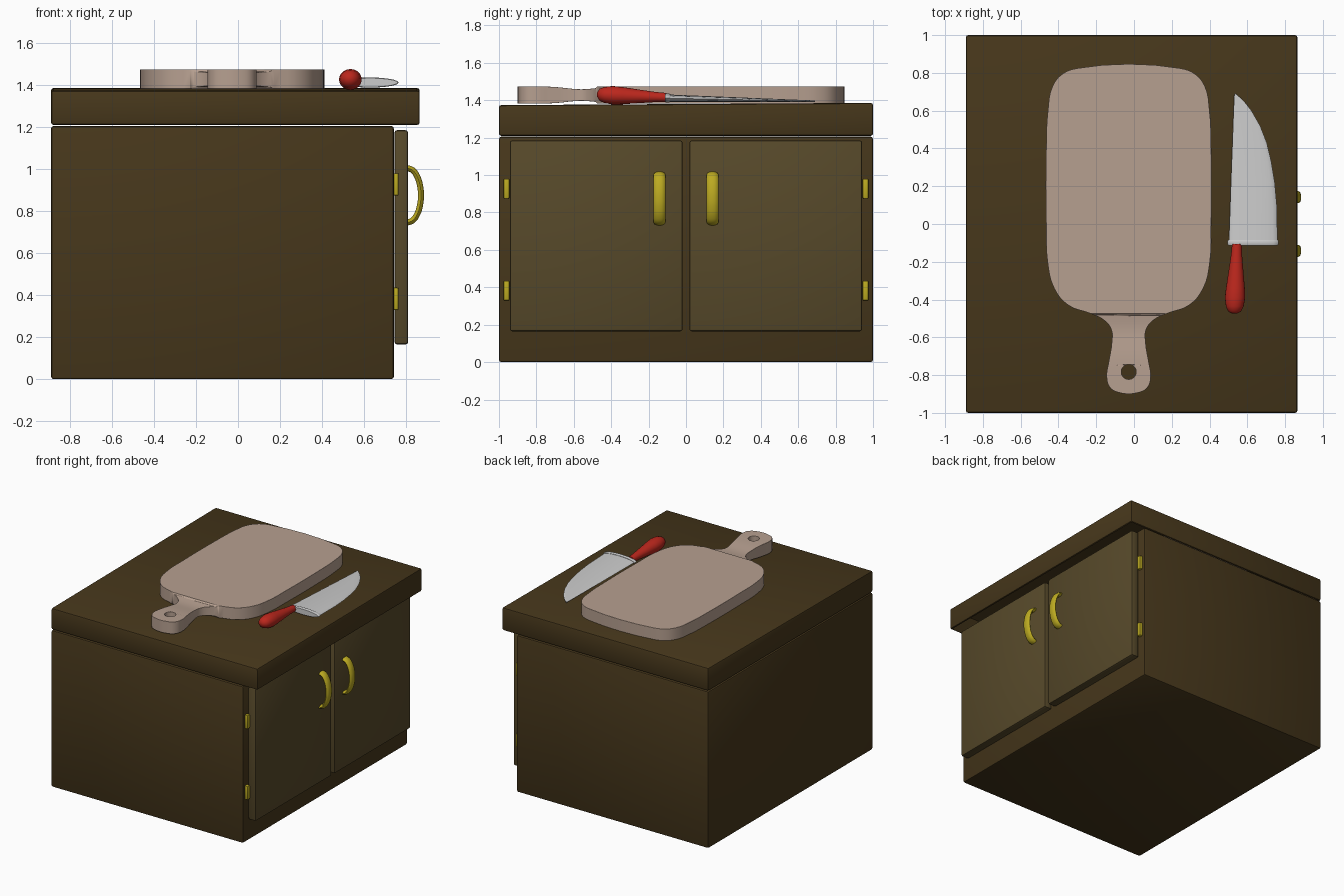
import bpy, bmesh, math

if "Cube" in bpy.data.objects:
    bpy.data.objects.remove(bpy.data.objects["Cube"])


def material(name, rgb):
    m = bpy.data.materials.new(name)
    m.diffuse_color = (*rgb, 1)
    m.use_nodes = True
    m.node_tree.nodes["Principled BSDF"].inputs["Base Color"].default_value = m.diffuse_color
    return m


DARK = material("dark_wood", (0.062, 0.038, 0.011))
DOOR = material("door_wood", (0.095, 0.067, 0.023))
PALE = material("pale_wood", (0.47, 0.35, 0.28))
BRASS = material("brass", (0.5, 0.4, 0.015))
RED = material("red_grip", (0.5, 0.02, 0.012))


def finish(name, bm, mat):
    bmesh.ops.recalc_face_normals(bm, faces=bm.faces)
    me = bpy.data.meshes.new(name)
    bm.to_mesh(me)
    bm.free()
    ob = bpy.data.objects.new(name, me)
    bpy.context.collection.objects.link(ob)
    if mat:
        me.materials.append(mat)
    smooth(ob)
    return ob


def smooth(ob):
    bpy.ops.object.select_all(action='DESELECT')
    ob.select_set(True)
    bpy.context.view_layer.objects.active = ob
    bpy.ops.object.shade_smooth_by_angle(angle=math.radians(40))


def box(name, lo, hi, mat, bevel=0.012):
    bm = bmesh.new()
    bmesh.ops.create_cube(bm, size=1)
    for v in bm.verts:
        v.co = [lo[i] + (v.co[i] + 0.5) * (hi[i] - lo[i]) for i in range(3)]
    bmesh.ops.bevel(bm, geom=bm.edges[:], offset=bevel, segments=2,
                    profile=0.5, affect='EDGES')
    return finish(name, bm, mat)


def loft(name, rings, mat, n=20):
    """Ellipse rings along y: (y, centre x, centre z, radius x, radius z)."""
    bm = bmesh.new()
    loops = []
    for y, cx, cz, rx, rz in rings:
        loops.append([bm.verts.new((cx + rx * math.cos(2 * math.pi * i / n), y,
                                    cz + rz * math.sin(2 * math.pi * i / n)))
                      for i in range(n)])
    for a, b in zip(loops, loops[1:]):
        for i in range(n):
            j = (i + 1) % n
            bm.faces.new((a[i], a[j], b[j], b[i]))
    bm.faces.new(loops[0])
    bm.faces.new(loops[-1])
    return finish(name, bm, mat)


def curve_object(name, polys, dims, **settings):
    cu = bpy.data.curves.new(name, 'CURVE')
    cu.dimensions = dims
    cu.resolution_u = 4
    for key, val in settings.items():
        setattr(cu, key, val)
    for pts, closed in polys:
        sp = cu.splines.new('BEZIER')
        sp.bezier_points.add(len(pts) - 1)
        for bp, p in zip(sp.bezier_points, pts):
            bp.co = p
            bp.handle_left_type = bp.handle_right_type = 'AUTO'
        sp.use_cyclic_u = closed
    ob = bpy.data.objects.new(name, cu)
    bpy.context.collection.objects.link(ob)
    bpy.ops.object.select_all(action='DESELECT')
    ob.select_set(True)
    bpy.context.view_layer.objects.active = ob
    bpy.ops.object.convert(target='MESH')
    return bpy.context.view_layer.objects.active


# Cabinet body
box("cabinet_body", (-0.89, -1, 0), (0.742, 1, 1.205), DARK)

# Countertop: slightly sloped shell, open underneath
top = box("countertop", (-0.89, -1, 1.21), (0.865, 1, 1.38), DARK)
bm = bmesh.new()
bm.from_mesh(top.data)
for v in bm.verts:
    if v.co.z > 1.3:
        v.co.z += 0.006 * v.co.y
bmesh.ops.delete(bm, geom=[max((f for f in bm.faces if f.normal.z < -0.9),
                               key=lambda f: f.calc_area())], context='FACES')
bm.to_mesh(top.data)
bm.free()

# Doors, hinges and pulls, one set per side
for side, s in (("left", -1), ("right", 1)):
    y0, y1 = sorted((s * 0.018, s * 0.942))
    box(side + "_door", (0.745, y0, 0.165), (0.81, y1, 1.185), DOOR)
    for level, z in (("lower", 0.382), ("upper", 0.927)):
        box(f"{side}_{level}_hinge", (0.735, s * 0.96 - 0.016, z - 0.053),
            (0.765, s * 0.96 + 0.016, z + 0.053), BRASS, 0.007)
    arc = [(0.806 + 0.065 * math.sin(math.pi * i / 8), 0,
            0.875 + 0.13 * math.cos(math.pi * i / 8)) for i in range(9)]
    pull = curve_object(side + "_door_pull", [(arc, False)], '3D',
                        bevel_depth=0.015, bevel_resolution=3, use_fill_caps=True)
    for v in pull.data.vertices:
        v.co.y = v.co.y * 2.1 + s * 0.142
    pull.data.materials.clear()
    pull.data.materials.append(BRASS)
    smooth(pull)

# Cutting board: mirrored half outline with a hanging hole
CX = -0.028
half = [(0.27, 0.825), (0.35, 0.795), (0.403, 0.73), (0.428, 0.6), (0.437, 0.4),
        (0.437, 0.0), (0.43, -0.2), (0.395, -0.34), (0.32, -0.43), (0.2, -0.475),
        (0.13, -0.51), (0.092, -0.56), (0.09, -0.63), (0.106, -0.73),
        (0.117, -0.81), (0.1, -0.865), (0.055, -0.892)]
outline = [(CX + x, y, 0) for x, y in half] + [(CX - x, y, 0) for x, y in half[::-1]]
hole = [(CX + 0.039 * math.cos(math.pi * i / 4),
         -0.783 + 0.039 * math.sin(math.pi * i / 4), 0) for i in range(8)]
board = curve_object("cutting_board", [(outline, True), (hole, True)], '2D',
                     fill_mode='BOTH', extrude=0.046)
bm = bmesh.new()
bm.from_mesh(board.data)
bmesh.ops.remove_doubles(bm, verts=bm.verts, dist=0.0005)
bmesh.ops.recalc_face_normals(bm, faces=bm.faces)
for v in bm.verts:
    dip = 0.0
    if abs(v.co.x - CX) < 0.2:
        dip = 0.33 * math.exp(-((v.co.y + 0.56) / 0.11) ** 2)
    v.co.z = 1.428 + v.co.z * (1 - dip)
bm.to_mesh(board.data)
bm.free()
board.data.materials.clear()
board.data.materials.append(PALE)
bev = board.modifiers.new("soft_edges", 'BEVEL')
bev.width = 0.014
bev.segments = 3
bev.limit_method = 'ANGLE'
bev.angle_limit = math.radians(50)
smooth(board)

# Knife blade: (y, left x, right x), thinning toward the tip
profile = [(-0.1, 0.502, 0.76), (0.1, 0.509, 0.756), (0.22, 0.513, 0.745),
           (0.33, 0.517, 0.727), (0.43, 0.521, 0.703), (0.52, 0.524, 0.668),
           (0.6, 0.527, 0.622), (0.65, 0.529, 0.583), (0.675, 0.53, 0.556),
           (0.69, 0.532, 0.538)]
rings = []
for y, a, b in profile:
    t = (y + 0.1) / 0.79
    rings.append((y, (a + b) / 2, 1.411 - 0.016 * t, (b - a) / 2, 0.02 - 0.016 * t))
loft("knife_blade", rings, None)

# Knife bolster and grip
loft("knife_bolster", [(-0.113, 0.63, 1.412, 0.13, 0.021), (-0.107, 0.63, 1.412, 0.135, 0.024),
                       (-0.09, 0.63, 1.412, 0.135, 0.024), (-0.084, 0.63, 1.412, 0.13, 0.021)], None)
grip = [(-0.475, 0.012), (-0.462, 0.035), (-0.435, 0.047), (-0.39, 0.054),
        (-0.34, 0.05), (-0.24, 0.038), (-0.16, 0.029), (-0.105, 0.026)]
loft("knife_grip", [(y, 0.532 + 0.035 * (y + 0.475), 1.43 - 0.04 * (y + 0.475), r, r * 0.92)
                    for y, r in grip], RED)
